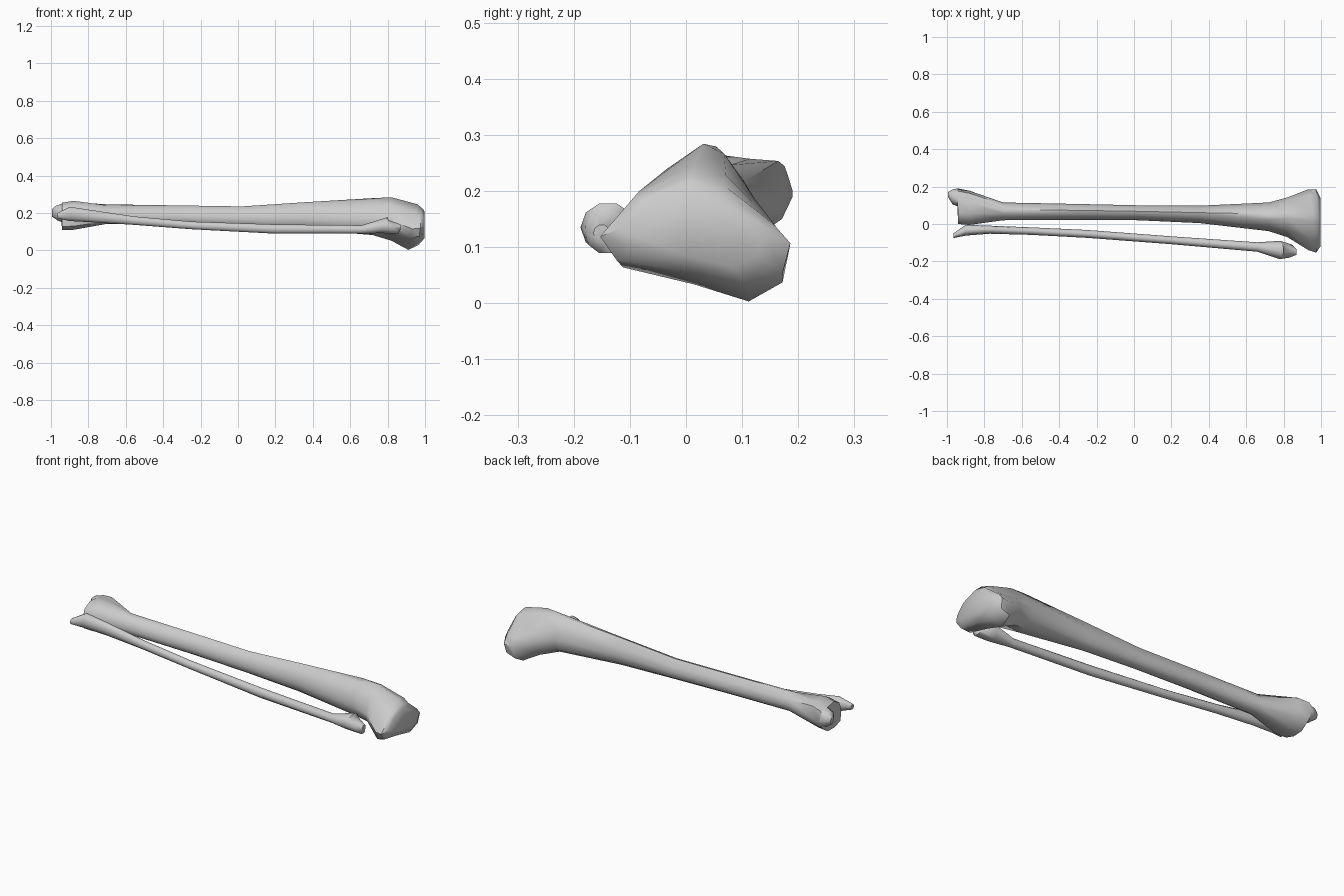
import bpy, bmesh

# Unit cross-sections (y, z), listed around the bone
ROUND = [(1, 0), (.81, .59), (.31, .95), (-.31, .95), (-.81, .59),
         (-1, 0), (-.81, -.59), (-.31, -.95), (.31, -.95), (.81, -.59)]
SHAFT = [(1, -.1), (.78, .45), (.2, 1), (-.25, .9), (-.8, .4),
         (-1, -.2), (-.8, -.75), (-.3, -1), (.35, -.97), (.85, -.7)]
HEAD = [(1, -.2), (.82, .15), (.3, .85), (-.05, 1), (-.65, .62),
        (-1, -.08), (-.83, -.5), (-.05, -.75), (.55, -1), (.92, -.72)]
ANKLE = [(1, .1), (.85, .85), (.3, .9), (-.35, 1), (-.85, .65),
         (-1, .1), (-.95, -.75), (-.35, -1), (.25, -.95), (.8, -.45)]


def loft(name, sections):
    """Skin rings given as (profile, x, ymin, ymax, zmin, zmax, lean)."""
    bm = bmesh.new()
    rings = []
    for prof, x, y0, y1, z0, z1, lean in sections:
        cy, cz, hy, hz = (y0 + y1) / 2, (z0 + z1) / 2, (y1 - y0) / 2, (z1 - z0) / 2
        rings.append([bm.verts.new((x + lean * v, cy + hy * u, cz + hz * v))
                      for u, v in prof])
    n = len(rings[0])
    for a, b in zip(rings, rings[1:]):
        for i in range(n):
            j = (i + 1) % n
            bm.faces.new((a[i], a[j], b[j], b[i]))
    bm.faces.new(rings[0])
    bm.faces.new(rings[-1])
    bmesh.ops.recalc_face_normals(bm, faces=bm.faces)
    me = bpy.data.meshes.new(name)
    bm.to_mesh(me)
    bm.free()
    ob = bpy.data.objects.new(name, me)
    bpy.context.collection.objects.link(ob)
    bpy.ops.object.select_all(action='DESELECT')
    ob.select_set(True)
    bpy.context.view_layer.objects.active = ob
    bpy.ops.object.shade_smooth_by_angle(angle=0.87)
    return ob


# Shin bone: ankle knob, ankle block, shaft, knee head
loft("shin_bone", [
    (ROUND, -.995, .145, .170, .18, .22, 0),
    (ROUND, -.97, .105, .185, .158, .24, -.005),
    (ROUND, -.945, .095, .190, .15, .25, 0),
    (ANKLE, -.94, .00, .190, .11, .255, 0),
    (ANKLE, -.88, -.005, .178, .11, .265, 0),
    (SHAFT, -.70, .02, .115, .142, .246, 0),
    (SHAFT, -.30, .022, .107, .135, .24, 0),
    (SHAFT, .02, .02, .10, .125, .235, 0),
    (SHAFT, .35, .005, .098, .112, .257, 0),
    (SHAFT, .72, -.038, .115, .082, .279, 0),
    (HEAD, .82, -.07, .142, .052, .284, 0),
    (HEAD, .935, -.14, .185, .003, .246, .025),
    (HEAD, .975, -.153, .186, .028, .225, .01),
    (HEAD, .997, -.12, .14, .065, .21, 0),
])

# Calf bone: ankle tip, thin shaft, head
loft("calf_bone", [
    (ROUND, -.965, -.075, -.05, .17, .20, 0),
    (ROUND, -.90, -.062, -.004, .155, .235, 0),
    (ROUND, -.77, -.052, -.009, .148, .215, 0),
    (ROUND, -.55, -.058, -.018, .135, .182, 0),
    (ROUND, -.25, -.074, -.032, .112, .155, 0),
    (ROUND, .20, -.108, -.066, .088, .14, 0),
    (ROUND, .66, -.148, -.098, .088, .135, 0),
    (ROUND, .78, -.188, -.09, .09, .180, .02),
    (ROUND, .83, -.180, -.105, .087, .165, -.03),
    (ROUND, .868, -.165, -.135, .11, .14, 0),
])
